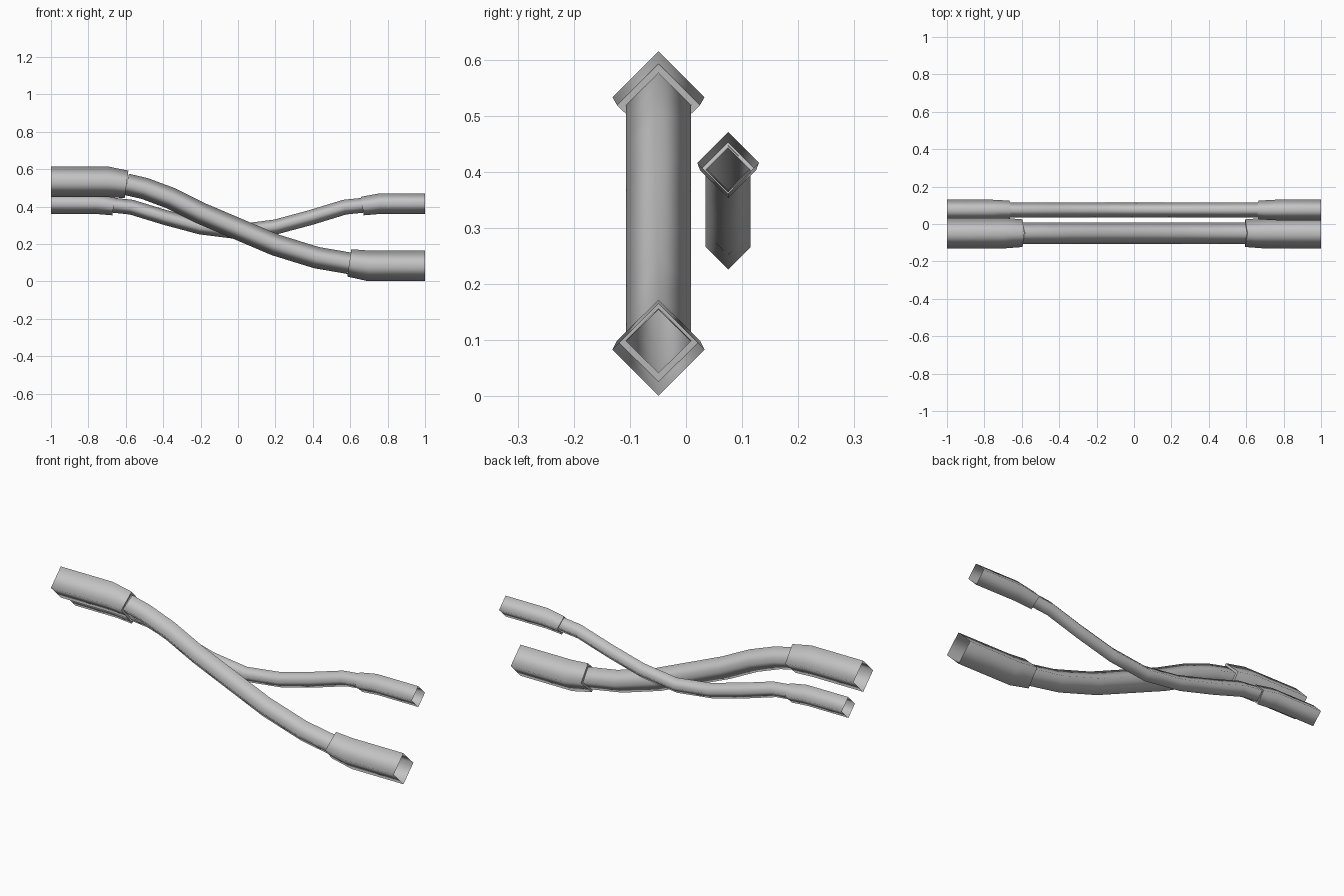
import bpy
import math
from mathutils import Vector

cube = bpy.data.objects.get("Cube")
if cube:
    bpy.data.objects.remove(cube, do_unlink=True)

grey = bpy.data.materials.new("hose grey")
grey.use_nodes = True
grey.diffuse_color = (0.55, 0.55, 0.55, 1)
grey.node_tree.nodes["Principled BSDF"].inputs["Base Color"].default_value = grey.diffuse_color

SIDES = 4


def tube(name, y, stations, lip=None):
    """Open diamond tube through (x, z, radius) stations, with an optional inward lip."""
    points = [Vector((x, y, z)) for x, z, r in stations]
    radii = [r for x, z, r in stations]
    frames = []
    for i in range(len(points)):
        ahead = points[min(i + 1, len(points) - 1)]
        frames.append((ahead - points[max(i - 1, 0)]).normalized())
    # wide sleeve ends are cut square
    if lip:
        frames[0] = Vector((math.copysign(1, frames[0].x), 0, 0))
        points.append(points[-1])
        radii.append(lip)
        frames.append(frames[-1])
    verts, faces = [], []
    for p, r, t in zip(points, radii, frames):
        side = Vector((0, math.copysign(1, t.x), 0))
        up = t.cross(side)
        for k in range(SIDES):
            a = math.tau * k / SIDES
            verts.append(p + r * (side * math.cos(a) + up * math.sin(a)))
    for i in range(len(points) - 1):
        for k in range(SIDES):
            a, b = i * SIDES + k, i * SIDES + (k + 1) % SIDES
            faces.append((a, b, b + SIDES, a + SIDES))
    mesh = bpy.data.meshes.new(name)
    mesh.from_pydata(verts, [], faces)
    mesh.materials.append(grey)
    for n, poly in enumerate(mesh.polygons):
        # rounded shading along the tube, flat on the lip
        poly.use_smooth = not (lip and n >= len(faces) - SIDES)
    mesh.update()
    obj = bpy.data.objects.new(name, mesh)
    bpy.context.collection.objects.link(obj)
    return obj


# Large hose, sloping down from right to left
BIG_Y, BIG_R = -0.049, 0.058
big_path = [(-0.596, 0.519), (-0.5, 0.497), (-0.36, 0.445), (-0.2, 0.365), (0, 0.28),
            (0.2, 0.195), (0.42, 0.127), (0.595, 0.097)]
tube("large_hose", BIG_Y, [(x, z, BIG_R) for x, z in big_path])
tube("large_sleeve_right", BIG_Y,
     [(-1, 0.533, 0.082), (-0.7, 0.533, 0.082), (-0.596, 0.519, 0.074)], BIG_R)
tube("large_sleeve_left", BIG_Y,
     [(1, 0.083, 0.082), (0.7, 0.083, 0.082), (0.595, 0.099, 0.074)], BIG_R)

# Small hose, sagging in the middle
SMALL_Y, SMALL_R = 0.075, 0.04
half = [(0.665, 0.407), (0.57, 0.397), (0.39, 0.342), (0.2, 0.291)]
small_path = [(-x, z) for x, z in half] + [(0, 0.266)] + half[::-1]
tube("small_hose", SMALL_Y, [(x, z, SMALL_R) for x, z in small_path])
for s, label in ((-1, "right"), (1, "left")):
    tube("small_sleeve_" + label, SMALL_Y,
         [(s, 0.416, 0.055), (s * 0.76, 0.416, 0.055), (s * 0.665, 0.403, 0.05)], SMALL_R)
